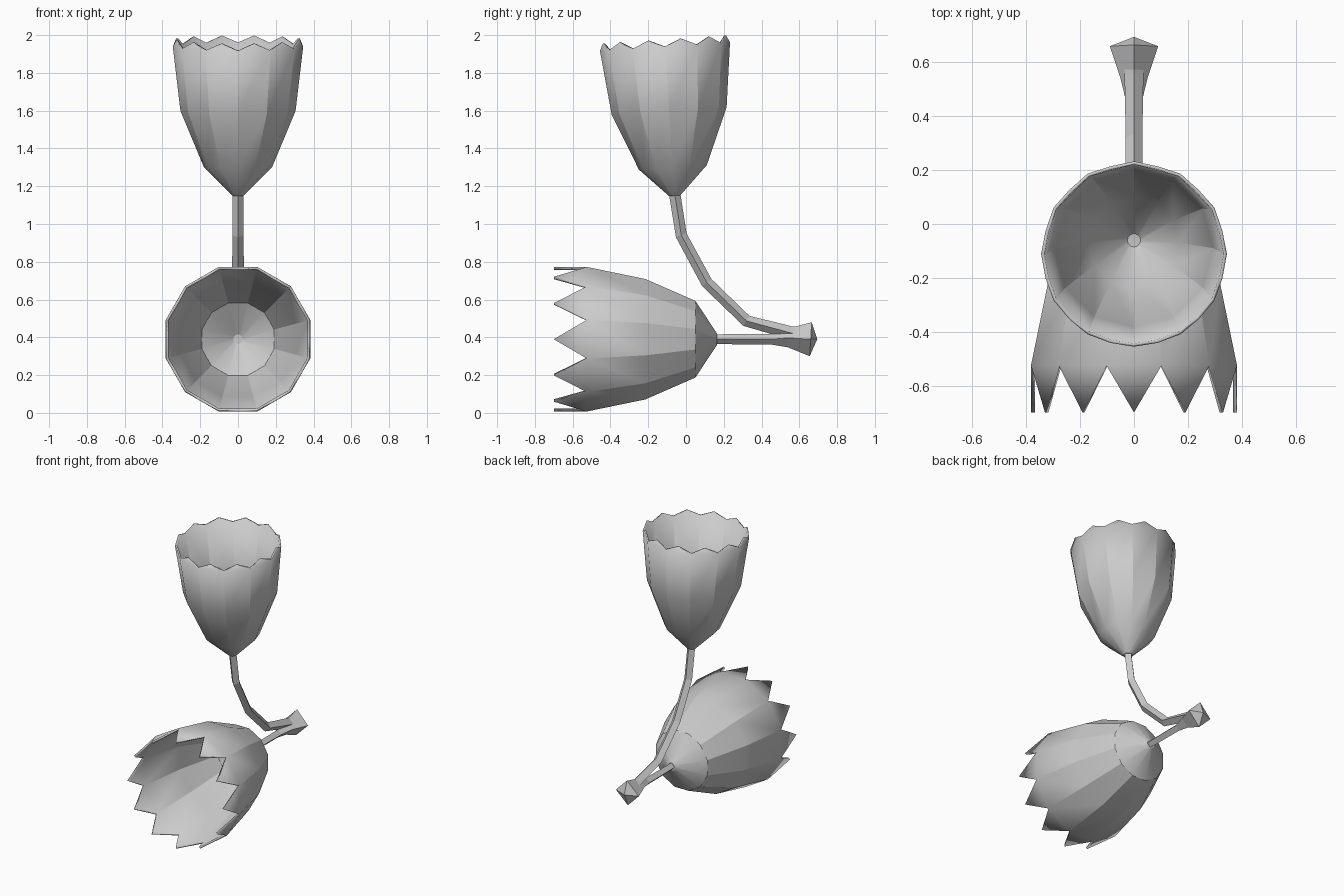
import bpy, bmesh, math
from mathutils import Vector, Matrix

if "Cube" in bpy.data.objects:
    bpy.data.objects.remove(bpy.data.objects["Cube"])

mat = bpy.data.materials.new("plain grey")
mat.diffuse_color = (0.6, 0.6, 0.6, 1)
mat.use_nodes = True
mat.node_tree.nodes["Principled BSDF"].inputs["Base Color"].default_value = mat.diffuse_color


def finish(name, bm, matrix=None, smooth=None):
    if matrix is not None:
        bm.transform(matrix)
    me = bpy.data.meshes.new(name)
    bm.to_mesh(me)
    bm.free()
    me.materials.append(mat)
    ob = bpy.data.objects.new(name, me)
    bpy.context.collection.objects.link(ob)
    if smooth:
        bpy.ops.object.select_all(action='DESELECT')
        ob.select_set(True)
        bpy.context.view_layer.objects.active = ob
        bpy.ops.object.shade_smooth_by_angle(angle=math.radians(smooth))
    return ob


def flower(name, profile, tip, phase, matrix, thickness):
    """Twelve-sided cup: profile is (radius, height); each side ends in a pointed tip."""
    n = 12
    bm = bmesh.new()

    def ring(r, h, shift):
        return [bm.verts.new((r * math.cos(math.radians(30 * i + shift)),
                              r * math.sin(math.radians(30 * i + shift)), h)) for i in range(n)]

    rings = [ring(r, h, phase) for r, h in profile]
    tips = ring(tip[0], tip[1], phase + 15)
    bm.faces.new(rings[0][::-1])
    for a, b in zip(rings, rings[1:]):
        for i in range(n):
            j = (i + 1) % n
            bm.faces.new((a[i], a[j], b[j], b[i]))
    for i in range(n):
        bm.faces.new((rings[-1][i], rings[-1][(i + 1) % n], tips[i]))
    ob = finish(name, bm, matrix, 25)
    mod = ob.modifiers.new("wall", 'SOLIDIFY')
    mod.thickness = thickness
    mod.offset = -1
    return ob


def stem(name, path, apex=None):
    """Four-sided tube in the x = 0 plane: path is (y, z, radius)."""
    bm = bmesh.new()
    pts = [Vector((0, y, z)) for y, z, r in path]
    rings = []
    for k, p in enumerate(pts):
        t = (pts[min(k + 1, len(pts) - 1)] - pts[max(k - 1, 0)]).normalized()
        x = Vector((1, 0, 0))
        u = t.cross(x)
        r = path[k][2]
        rings.append([bm.verts.new(p + d * r) for d in (x, u, -x, -u)])
    for a, b in zip(rings, rings[1:]):
        for i in range(4):
            j = (i + 1) % 4
            bm.faces.new((a[i], a[j], b[j], b[i]))
    bm.faces.new(rings[0][::-1])
    if apex:
        v = bm.verts.new(apex)
        for i in range(4):
            bm.faces.new((rings[-1][i], rings[-1][(i + 1) % 4], v))
    else:
        bm.faces.new(rings[-1])
    bmesh.ops.recalc_face_normals(bm, faces=bm.faces)
    return finish(name, bm)


# upright cup, leaning slightly to the front
flower("upright_flower",
       [(0.03, 0), (0.18, 0.15), (0.305, 0.45), (0.345, 0.79)], (0.34, 0.827), 0,
       Matrix.Translation((0, -0.06, 1.15)) @ Matrix.Rotation(0.065, 4, 'X'), 0.012)

# forward-facing cup with long pointed petals
flower("forward_flower",
       [(0.03, 0), (0.21, 0.115), (0.33, 0.38), (0.396, 0.69)], (0.382, 0.865), 15,
       Matrix.Translation((0, 0.165, 0.39)) @ Matrix.Rotation(math.pi / 2, 4, 'X'), 0.015)

# curved stem of the upright flower
stem("curved_stem", [(-0.06, 1.16, 0.03), (-0.025, 0.94, 0.03), (0.11, 0.69, 0.031),
                     (0.32, 0.487, 0.031), (0.55, 0.425, 0.035), (0.63, 0.405, 0.04)])

# straight stem flaring into the cut end
stem("straight_stem", [(0.15, 0.39, 0.026), (0.45, 0.39, 0.028), (0.54, 0.397, 0.05),
                       (0.66, 0.39, 0.09)], (0, 0.695, 0.39))
